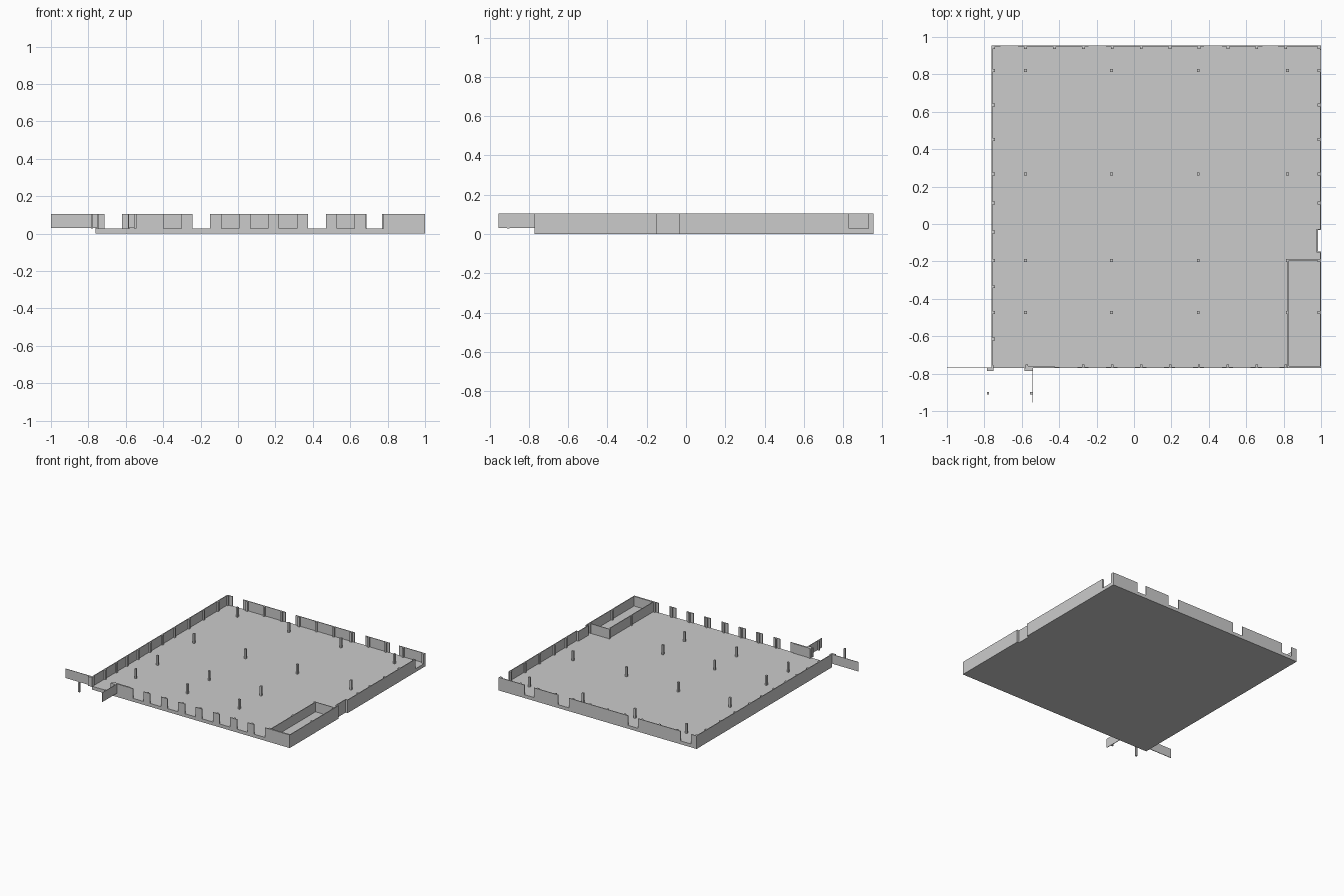
import bpy, bmesh

if "Cube" in bpy.data.objects:
    bpy.data.objects.remove(bpy.data.objects["Cube"])

SLAB, TOP, T = 0.027, 0.105, 0.006
X0, X1, Y0, Y1 = -0.763, 1.0, -0.77, 0.955


def obj_from(bm, name):
    me = bpy.data.meshes.new(name)
    bm.to_mesh(me)
    bm.free()
    ob = bpy.data.objects.new(name, me)
    bpy.context.collection.objects.link(ob)
    return ob


def boxes(name, rects, z0=SLAB, z1=TOP):
    """One object from plan rectangles (xa, xb, ya, yb)."""
    bm = bmesh.new()
    for xa, xb, ya, yb in rects:
        vs = bmesh.ops.create_cube(bm, size=1)["verts"]
        for v in vs:
            v.co = (xb if v.co.x > 0 else xa, yb if v.co.y > 0 else ya,
                    z1 if v.co.z > 0 else z0)
    return obj_from(bm, name)


def posts(name, points, w=0.015, d=0.015):
    return boxes(name, [(x - w / 2, x + w / 2, y - d / 2, y + d / 2) for x, y in points])


def spans(start, end, gaps):
    """Solid stretches of a wall between its openings."""
    out = []
    for a, b in gaps:
        out.append((start, a))
        start = b
    return out + [(start, end)]


# floor slab with the notch for the recessed door
RX, RA, RB = 0.983, -0.147, -0.033
outline = [(X0, Y0), (X1, Y0), (X1, RA), (RX, RA), (RX, RB), (X1, RB), (X1, Y1), (X0, Y1)]
bm = bmesh.new()
f = bm.faces.new([bm.verts.new((x, y, 0)) for x, y in outline])
ext = bmesh.ops.extrude_face_region(bm, geom=[f])["geom"]
bmesh.ops.translate(bm, vec=(0, 0, SLAB), verts=[v for v in ext if isinstance(v, bmesh.types.BMVert)])
bmesh.ops.recalc_face_normals(bm, faces=bm.faces)
obj_from(bm, "floor_slab")

# outer walls
front_gaps = [(-0.398 + 0.1545 * k, -0.303 + 0.1545 * k) for k in range(8)]
back_gaps = [(-0.715, -0.62), (-0.242, -0.15), (0.375, 0.47), (0.687, 0.77)]
boxes("front_wall", [(a, b, Y0, Y0 + T) for a, b in spans(-0.58, X1, front_gaps)])
boxes("front_wall_lining", [(-0.58, -0.425, Y0 + T, Y0 + 0.012)])
boxes("back_wall", [(a, b, Y1 - T, Y1) for a, b in spans(X0, X1, back_gaps)])
boxes("left_wall", [(X0, X0 + T, Y0, Y1 - T)])
boxes("right_wall", [(X1 - T, X1, a, b) for a, b in
                     spans(Y0 + T, Y1 - T, [(RA, RB), (0.83, 0.93)])])
boxes("recessed_door", [(RX - T, RX, RA - T, RB + T),
                        (RX, X1 - T, RA - T, RA), (RX, X1 - T, RB, RB + T)])

# corner room
boxes("room_walls", [(0.822, 0.828, Y0 + T, -0.19), (0.828, X1 - T, -0.196, -0.19),
                     (0.828, X1 - T, Y0 + T, Y0 + 0.012)])

# entrance wing walls, piers and porch posts
boxes("entrance_wings", [(-1.0, X0, Y0, Y0 + 0.004), (-0.543, -0.539, -0.955, Y0)], 0.03)
boxes("entrance_piers", [(-0.785, -0.75, -0.785, Y0), (-0.585, -0.543, -0.785, Y0),
                         (X0 + T, -0.75, Y0, -0.755)], 0.03)
posts("porch_posts", [(-0.781, -0.905), (-0.55, -0.905)], 0.012, 0.012)

# free standing columns
posts("columns", [(x, y) for x in (-0.58, -0.12, 0.343, 0.82)
                  for y in (0.82, 0.267, -0.195, -0.473)])

# pilasters along the inside of the walls
left_y = (0.82, 0.637, 0.452, 0.267, 0.112, -0.043, -0.195, -0.335, -0.473, -0.615)
right_y = (0.82, 0.637, 0.452, 0.267, 0.112, -0.195, -0.473)
wall_x = [-0.425 + 0.1545 * k for k in range(9)]
posts("left_pilasters", [(X0 + 0.011, y) for y in left_y + (0.943,)])
posts("right_pilasters", [(X1 - 0.011, y) for y in right_y + (0.943,)])
posts("back_pilasters", [(x, Y1 - 0.011) for x in [-0.58] + wall_x])
posts("front_pilasters", [(x, Y0 + 0.01) for x in [-0.573] + wall_x[1:]], 0.013)
